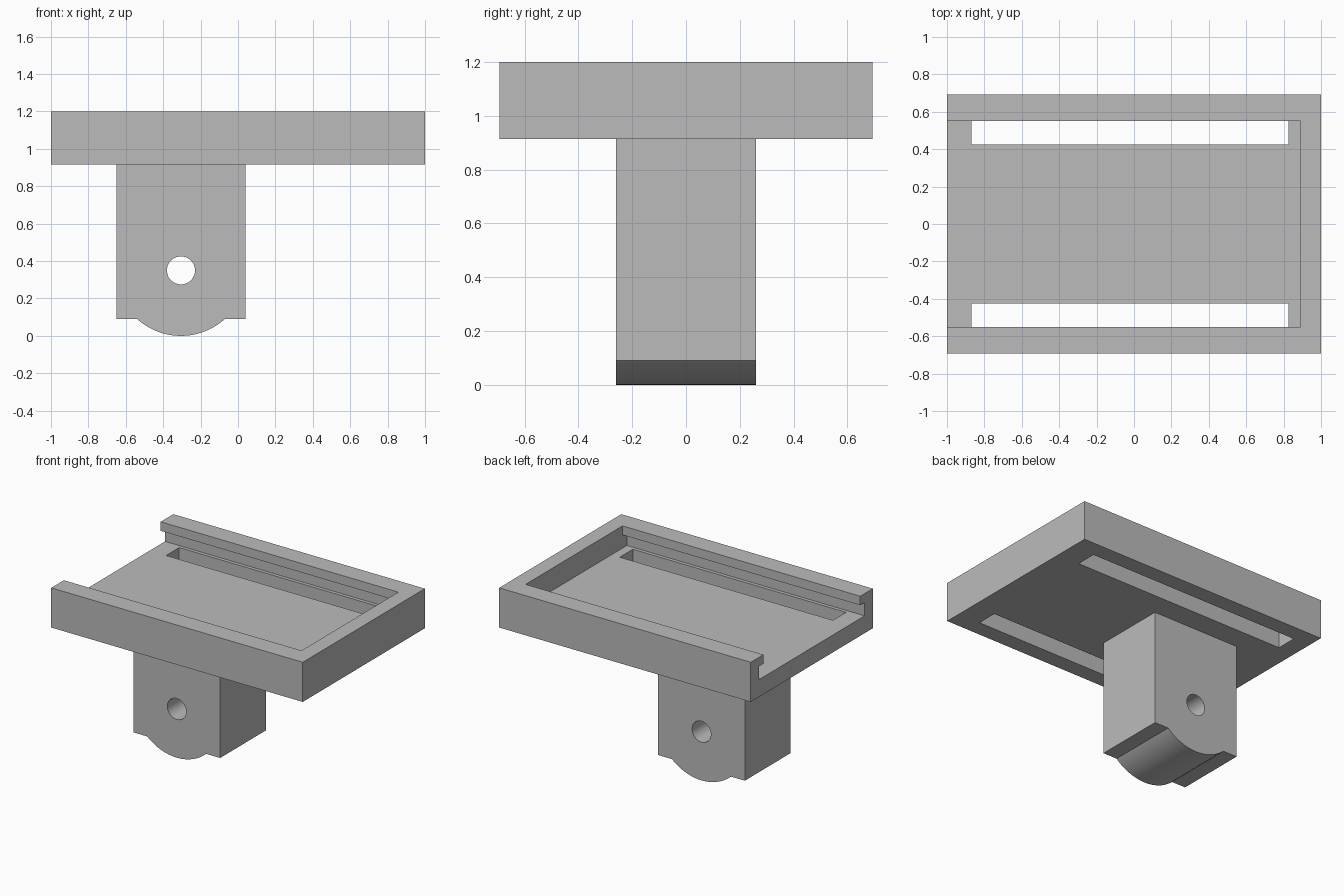
import bpy, bmesh, math
from mathutils import Vector

cube = bpy.data.objects.get("Cube")
if cube:
    bpy.data.objects.remove(cube, do_unlink=True)

grey = bpy.data.materials.new("plain_grey")
grey.use_nodes = True
grey.diffuse_color = (0.5, 0.5, 0.5, 1)
grey.node_tree.nodes["Principled BSDF"].inputs["Base Color"].default_value = (0.5, 0.5, 0.5, 1)


def prism(name, profile, axis, start, end):
    """Extrude a 2D outline: (y, z) along x, or (x, z) along y."""
    bm = bmesh.new()
    place = (lambda u, v: (start, u, v)) if axis == "x" else (lambda u, v: (u, start, v))
    face = bm.faces.new([bm.verts.new(place(u, v)) for u, v in profile])
    moved = bmesh.ops.extrude_face_region(bm, geom=[face])["geom"]
    step = Vector((end - start, 0, 0)) if axis == "x" else Vector((0, end - start, 0))
    bmesh.ops.translate(bm, vec=step, verts=[g for g in moved if isinstance(g, bmesh.types.BMVert)])
    bmesh.ops.recalc_face_normals(bm, faces=bm.faces)
    mesh = bpy.data.meshes.new(name)
    bm.to_mesh(mesh)
    bm.free()
    mesh.materials.append(grey)
    obj = bpy.data.objects.new(name, mesh)
    bpy.context.collection.objects.link(obj)
    return obj


def rect(a0, a1, z0, z1):
    return [(a0, z0), (a1, z0), (a1, z1), (a0, z1)]


def arc(cx, cz, r, a0, a1, n):
    return [(cx + r * math.cos(a0 + (a1 - a0) * i / n),
             cz + r * math.sin(a0 + (a1 - a0) * i / n)) for i in range(n + 1)]


def cut(target, cutter):
    cutter.hide_render = True
    bpy.context.view_layer.objects.active = target
    mod = target.modifiers.new("cut", "BOOLEAN")
    mod.operation, mod.solver, mod.object = "DIFFERENCE", "EXACT", cutter
    bpy.ops.object.modifier_apply(modifier=mod.name)
    bpy.data.objects.remove(cutter, do_unlink=True)


# Tray, open at one end
TOP, BASE, FLOOR, LIP = 1.2, 0.915, 1.04, 1.135
tray = prism("tray", rect(-0.693, 0.693, BASE, TOP), "x", -1, 1)

# Channel with grooves under the side lips
half = [(0.6, FLOOR), (0.6, LIP), (0.55, LIP), (0.55, TOP + 0.1)]
channel = half + [(-y, z) for y, z in reversed(half)]
cut(tray, prism("channel_cutter", channel, "x", -1.1, 0.89))

# Long slots through the floor
for side in (-1, 1):
    a, b = sorted((side * 0.426, side * 0.575))
    cut(tray, prism("slot_cutter", rect(a, b, BASE - 0.1, FLOOR + 0.04), "x", -0.87, 0.825))

# Mounting leg with rounded foot
CX, CZ, R, STEP = -0.305, 0.35, 0.35, 0.09
reach = math.asin((CZ - STEP) / R)
foot = arc(CX, CZ, R, math.pi + reach, 2 * math.pi - reach, 32)
outline = [(-0.65, BASE), (-0.65, STEP)] + foot + [(0.04, STEP), (0.04, BASE)]
leg = prism("mounting_leg", outline, "y", -0.26, 0.26)

# Cross bore through the leg
bore = arc(CX, CZ, 0.075, 0, 2 * math.pi, 48)[:-1]
cut(leg, prism("bore_cutter", bore, "y", -0.4, 0.4))

for obj in (tray, leg):
    bpy.ops.object.select_all(action="DESELECT")
    obj.select_set(True)
    bpy.context.view_layer.objects.active = obj
    bpy.ops.object.shade_smooth_by_angle(angle=math.radians(30))
